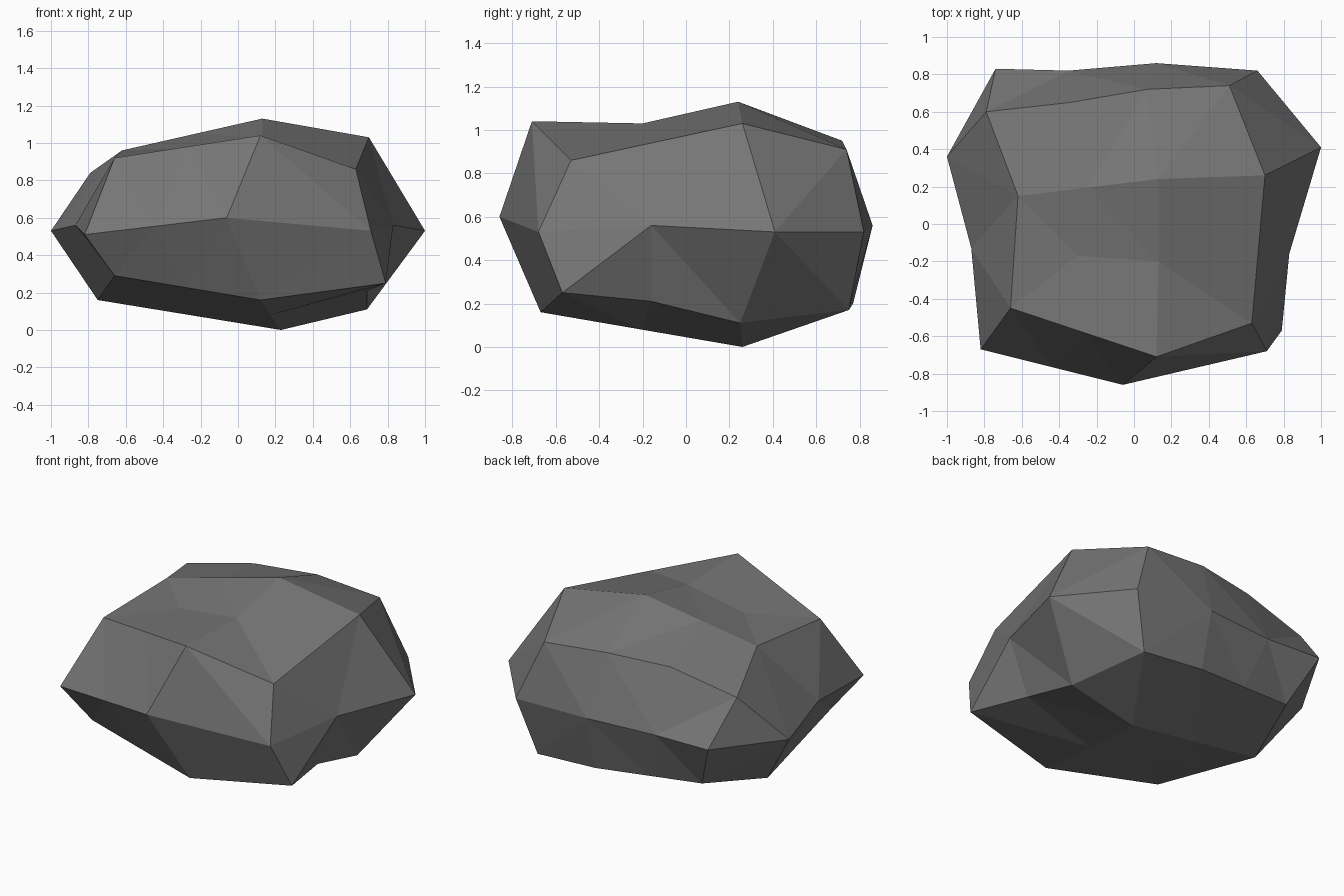
import bpy, bmesh
from mathutils import Vector

if "Cube" in bpy.data.objects:
    bpy.data.objects.remove(bpy.data.objects["Cube"])

# Main lumps of the rock: a 3 x 3 x 3 box lattice, listed layer by layer (left to right, front to back)
LAYERS = [
    # underside
    [[(-.66, -.565, .29), (.12, -.67, .16), (.79, -.57, .25)],
     [(-.75, .225, .16), (.23, .26, 0), (.69, .25, .11)],
     [(-.60, .69, .26), (.12, .77, .20), (.55, .75, .17)]],
    # waist
    [[(-.82, -.67, .51), (-.06, -.86, .60), (.71, -.68, .53)],
     [(-1, .36, .53), (0, 0, .5), (1, .41, .53)],
     [(-.74, .83, .57), (.12, .86, .56), (.66, .82, .53)]],
    # top
    [[(-.66, -.45, .92), (.12, -.71, 1.04), (.63, -.53, .86)],
     [(-.62, .15, .96), (.13, .24, 1.13), (.70, .26, 1.03)],
     [(-.79, .60, .84), (.07, .72, .95), (.51, .74, .91)]],
]

# Dents where the extra edge loops leave the straight midpoint
DENTS = {
    (4, 1, 2): (.83, -.16, .56), (4, 1, 0): (.69, -.16, .21),
    (0, 1, 2): (-.87, -.13, .56), (2, 1, 4): (.13, -.20, 1.03),
    (1, 1, 4): (-.30, -.17, .97), (1, 4, 4): (-.34, .65, .94),
    (1, 4, 2): (-.35, .82, .56),
}


def point(i, j, k):
    """Lattice position; index 1 is an extra loop halfway between 0 and 2."""
    if (i, j, k) in DENTS:
        return Vector(DENTS[i, j, k])
    if i == 1:
        return (point(0, j, k) + point(2, j, k)) / 2
    if j == 1:
        return (point(i, 0, k) + point(i, 2, k)) / 2
    return Vector(LAYERS[k // 2][j // 2][i // 2])


bm = bmesh.new()
cache = {}


def vert(key):
    if key not in cache:
        cache[key] = bm.verts.new(point(*key))
    return cache[key]


# Skin all six sides of the lattice
STEPS = [(0, 1, 2, 4), (0, 1, 2, 4), (0, 2, 4)]
for axis in range(3):
    u, v = [a for a in range(3) if a != axis]
    for side in (0, 4):
        for u0, u1 in zip(STEPS[u], STEPS[u][1:]):
            for v0, v1 in zip(STEPS[v], STEPS[v][1:]):
                corners = []
                for a, b in ((u0, v0), (u1, v0), (u1, v1), (u0, v1)):
                    key = [0, 0, 0]
                    key[axis], key[u], key[v] = side, a, b
                    corners.append(vert(tuple(key)))
                bm.faces.new(corners)

bmesh.ops.recalc_face_normals(bm, faces=bm.faces)
bmesh.ops.triangulate(bm, faces=bm.faces[:], quad_method='SHORT_EDGE')

mesh = bpy.data.meshes.new("rock")
bm.to_mesh(mesh)
bm.free()

# Single dark grey stone colour, flat shaded
stone = bpy.data.materials.new("dark grey stone")
stone.diffuse_color = (.18, .18, .18, 1)
stone.use_nodes = True
stone.node_tree.nodes["Principled BSDF"].inputs["Base Color"].default_value = stone.diffuse_color
mesh.materials.append(stone)

rock = bpy.data.objects.new("rock", mesh)
bpy.context.collection.objects.link(rock)
